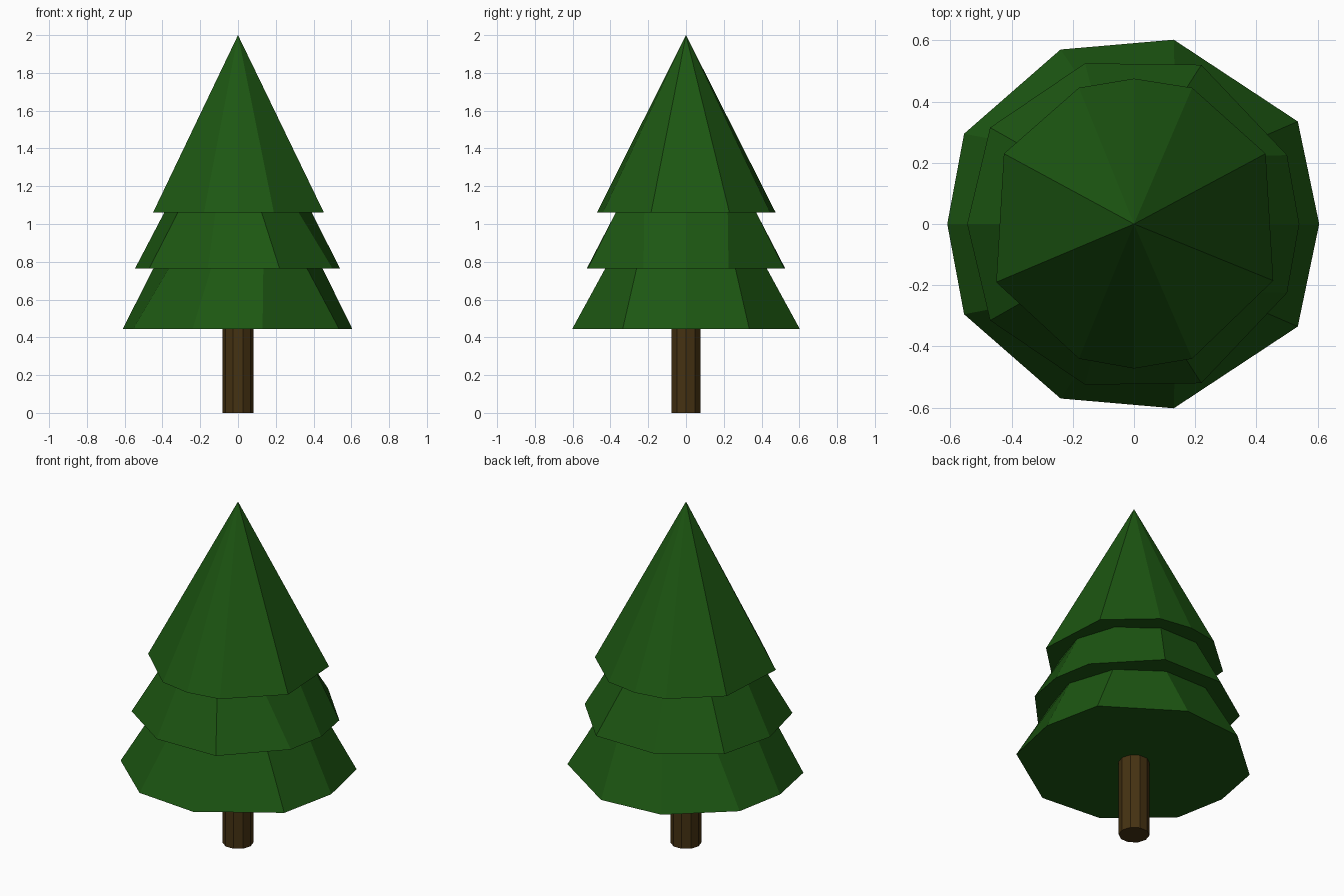
import bpy, bmesh
from math import cos, sin, pi

if "Cube" in bpy.data.objects:
    bpy.data.objects.remove(bpy.data.objects["Cube"])


def material(name, color):
    m = bpy.data.materials.new(name)
    m.diffuse_color = (*color, 1)
    m.use_nodes = True
    m.node_tree.nodes["Principled BSDF"].inputs["Base Color"].default_value = m.diffuse_color
    return m


def ring(r, n=10):
    return [(r * cos(2 * pi * i / n), r * sin(2 * pi * i / n)) for i in range(n)]


def mirrored(half):
    # half outline from +x round to -x, mirrored across y = 0
    return half + [(x, -y) for x, y in half[-2:0:-1]]


def solid(name, base, z0, top, z1, mat):
    # closed flat-faced solid from a base ring to a top ring, or to an apex if top is None
    bm = bmesh.new()
    lo = [bm.verts.new((x, y, z0)) for x, y in base]
    n = len(lo)
    bm.faces.new(lo[::-1])
    if top is None:
        tip = bm.verts.new((0, 0, z1))
        for i in range(n):
            bm.faces.new((lo[i], lo[(i + 1) % n], tip))
    else:
        hi = [bm.verts.new((x, y, z1)) for x, y in top]
        bm.faces.new(hi)
        for i in range(n):
            j = (i + 1) % n
            bm.faces.new((lo[i], lo[j], hi[j], hi[i]))
    bmesh.ops.recalc_face_normals(bm, faces=bm.faces)
    me = bpy.data.meshes.new(name)
    bm.to_mesh(me)
    bm.free()
    me.materials.append(mat)
    ob = bpy.data.objects.new(name, me)
    bpy.context.collection.objects.link(ob)
    return ob


green = material("needles", (0.012, 0.095, 0.006))
brown = material("bark", (0.06, 0.032, 0.006))

# trunk
solid("trunk", ring(0.082), 0, ring(0.082), 0.5, brown)

# lower branches: uneven hem, regular upper ring tucked inside the next tier
low_hem = mirrored([(0.605, 0), (0.535, 0.335), (0.13, 0.602),
                    (-0.24, 0.57), (-0.555, 0.295), (-0.61, 0)])
solid("lower_branches", low_hem, 0.445, ring(0.435), 0.79, green)

# middle branches
mid_hem = mirrored([(0.54, 0), (0.5, 0.225), (0.22, 0.52),
                    (-0.16, 0.525), (-0.47, 0.315), (-0.545, 0)])
solid("middle_branches", mid_hem, 0.765, ring(0.375), 1.09, green)

# pointed top
top_hem = [(0.43, 0.23), (0.19, 0.445), (0, 0.475), (-0.18, 0.445), (-0.425, 0.23),
           (-0.45, -0.19), (-0.18, -0.44), (0, -0.472), (0.19, -0.44), (0.455, -0.185)]
solid("top_branches", top_hem, 1.06, None, 2.0, green)
